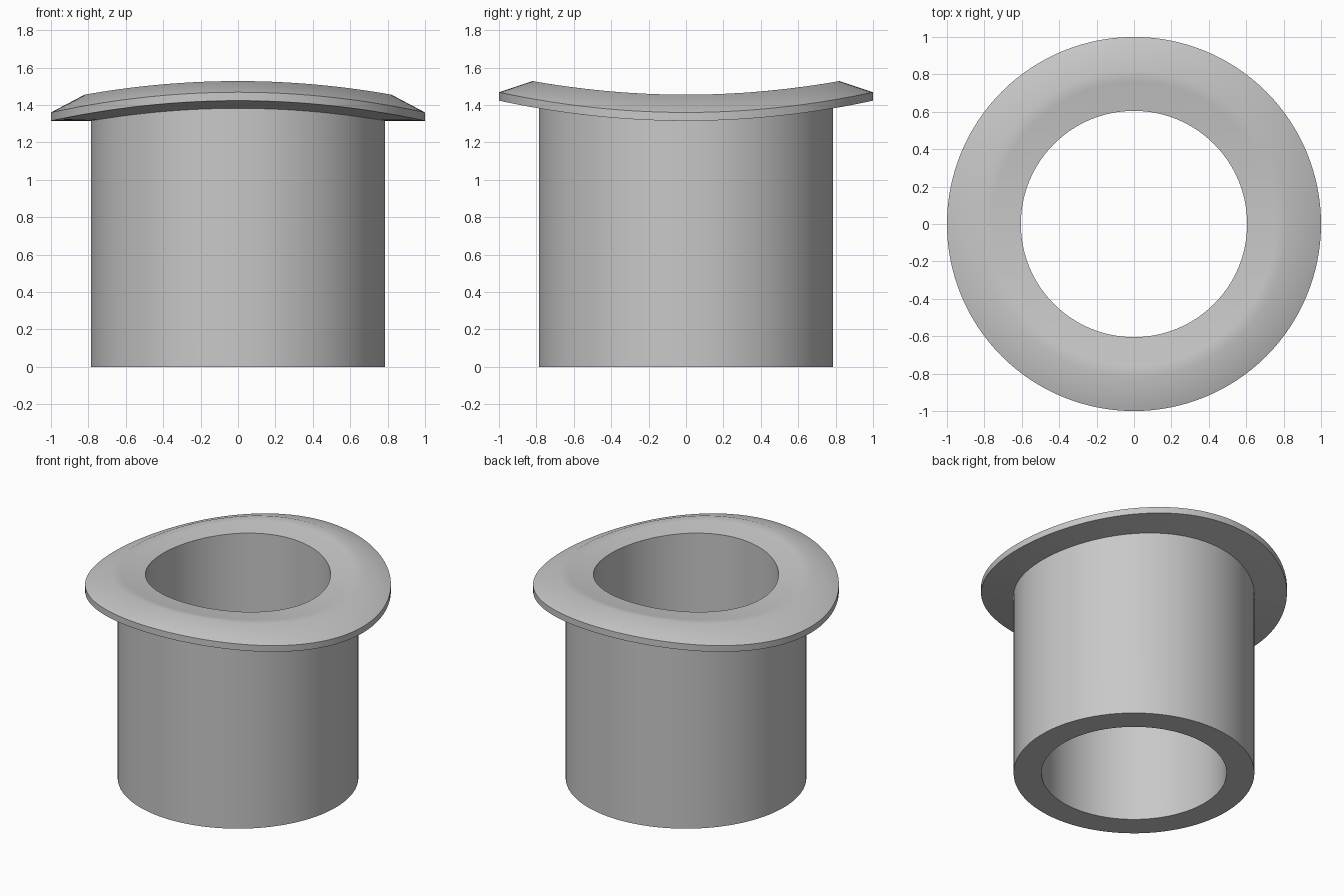
import bpy, bmesh, math

cube = bpy.data.objects.get("Cube")
if cube:
    bpy.data.objects.remove(cube, do_unlink=True)

SEGMENTS = 128
BORE, WALL, RIDGE, RIM = 0.605, 0.787, 0.82, 1.0
UNDER, EDGE, TOP = 1.315, 1.36, 1.455   # heights on the saddle's low line
SAG = 0.108                             # saddle rise: z grows with y squared

# Closed cross-section: radius, height, saddle curvature
profile = [
    (BORE, 0, 0), (WALL, 0, 0),
    (WALL, UNDER, SAG), (0.9, UNDER, SAG), (RIM, UNDER, SAG),
    (RIM, EDGE, SAG), (RIDGE, TOP, SAG), (0.76, TOP, SAG),
    (0.68, TOP, SAG), (BORE, TOP, SAG),
]

# Grey material
grey = bpy.data.materials.new("plain grey")
grey.use_nodes = True
colour = (0.58, 0.58, 0.58, 1)
grey.diffuse_color = colour
grey.node_tree.nodes["Principled BSDF"].inputs["Base Color"].default_value = colour

# Tube and saddle flange, swept round as one solid
bm = bmesh.new()
rings = []
for radius, height, sag in profile:
    ring = []
    for i in range(SEGMENTS):
        a = math.tau * i / SEGMENTS
        x, y = radius * math.cos(a), radius * math.sin(a)
        ring.append(bm.verts.new((x, y, height + sag * y * y)))
    rings.append(ring)
for lower, upper in zip(rings, rings[1:] + rings[:1]):
    for i in range(SEGMENTS):
        j = (i + 1) % SEGMENTS
        bm.faces.new((lower[i], lower[j], upper[j], upper[i]))
bmesh.ops.recalc_face_normals(bm, faces=bm.faces)

mesh = bpy.data.meshes.new("saddle_flanged_tube")
bm.to_mesh(mesh)
bm.free()
mesh.materials.append(grey)
tube = bpy.data.objects.new("saddle_flanged_tube", mesh)
bpy.context.collection.objects.link(tube)

# Smooth walls and ridge, crisp rims
bpy.ops.object.select_all(action='DESELECT')
tube.select_set(True)
bpy.context.view_layer.objects.active = tube
bpy.ops.object.shade_smooth_by_angle(angle=math.radians(40))
